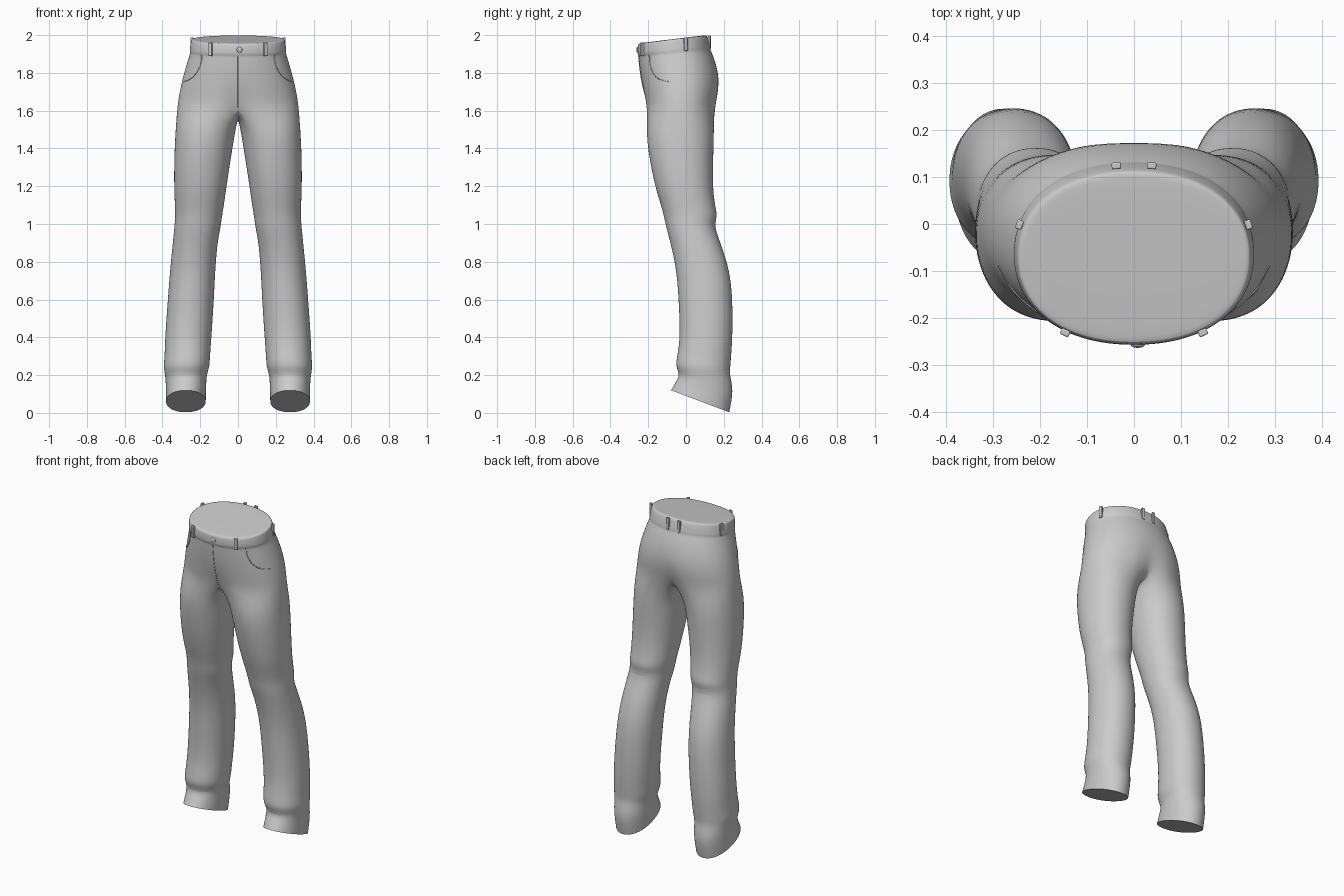
import bpy, bmesh
from math import sin, cos, radians, pi, atan2
from mathutils import Vector
from mathutils.bvhtree import BVHTree

if "Cube" in bpy.data.objects:
    bpy.data.objects.remove(bpy.data.objects["Cube"])

# hip rings from the waist down: half width, front y, back y, front z, back z
HIPS = [(.236, -.241, .097, 1.958, 1.999), (.247, -.252, .110, 1.955, 1.999),
        (.250, -.257, .117, 1.945, 1.988), (.258, -.258, .131, 1.897, 1.930),
        (.253, -.250, .128, 1.891, 1.924), (.265, -.250, .150, 1.86, 1.88),
        (.296, -.238, .179, 1.76, 1.77), (.313, -.226, .175, 1.68, 1.68),
        (.322, -.217, .165, 1.62, 1.62)]
# leg rings down to the hem: inner x, outer x, front y, back y, front z, back z
LEGS = [(.012, .331, -.212, .150, 1.50, 1.50), (.032, .338, -.201, .146, 1.38, 1.38),
        (.060, .340, -.166, .141, 1.20, 1.20), (.075, .334, -.130, .156, 1.09, 1.09),
        (.085, .334, -.115, .168, 1.03, 1.04), (.091, .337, -.105, .148, .98, .99),
        (.110, .347, -.080, .188, .89, .89), (.120, .361, -.050, .233, .75, .75),
        (.127, .372, -.040, .248, .60, .60), (.140, .387, -.030, .247, .40, .40),
        (.148, .389, -.050, .240, .29, .30), (.150, .396, -.055, .235, .245, .24),
        (.166, .386, -.033, .232, .20, .20), (.168, .382, -.055, .254, .165, .12),
        (.170, .382, -.080, .230, .12, .003)]


def ellipse_point(x0, x1, yf, yb, zf, zb, deg, power):
    c, s = cos(radians(deg)), sin(radians(deg))
    k = (abs(c) ** power + abs(s) ** power) ** (-1 / power)
    v = (s * k + 1) / 2
    return Vector(((x0 + x1) / 2 + (x1 - x0) / 2 * c * k, yf + (yb - yf) * v, zf + (zb - zf) * v))


def build_trousers():
    bm = bmesh.new()
    crease = bm.edges.layers.float.new("crease_edge")
    # half rings of the hips
    hips = []
    for n, (w, yf, yb, zf, zb) in enumerate(HIPS):
        ring = []
        for j in range(19):
            p = ellipse_point(-w, w, yf, yb, zf, zb, -90 + 10 * j, 2.2)
            if j in (0, 18):
                p.x = 0
            if n >= 7:  # hollow toward the crotch and seat seam
                p.y -= (p.y + .03) * .12 * max(0, 1 - p.x / .1) * (n - 6) / 2
            ring.append(bm.verts.new(p))
        hips.append(ring)
    for a, b in zip(hips, hips[1:]):
        for j in range(18):
            bm.faces.new((a[j], b[j], b[j + 1], a[j + 1]))
    # waist cap
    a = hips[0]
    for j in range(8):
        bm.faces.new((a[j], a[j + 1], a[17 - j], a[18 - j]))
    bm.faces.new((a[8], a[9], a[10]))
    # crotch seam closes the first leg ring
    last = hips[-1]
    front, back = last[0].co, last[18].co
    seam = []
    for i in range(1, 6):
        p = back.lerp(front, i / 6)
        p.z -= .055 * sin(pi * i / 6)
        seam.append(bm.verts.new(p))
    rings = [last + seam]
    for r in LEGS:
        rings.append([bm.verts.new(ellipse_point(*r, -135 + 15 * j, 2.15)) for j in range(24)])
    for a, b in zip(rings, rings[1:]):
        for j in range(24):
            k = (j + 1) % 24
            bm.faces.new((a[j], b[j], b[k], a[k]))
    # hem cap with a sharp edge
    h = rings[-1]
    for j in range(24):
        bm.edges.get((h[j], h[(j + 1) % 24]))[crease] = 1
    bm.faces.new((h[0], h[23], h[1]))
    for j in range(1, 11):
        bm.faces.new((h[j], h[24 - j], h[23 - j], h[j + 1]))
    bm.faces.new((h[11], h[13], h[12]))
    bmesh.ops.recalc_face_normals(bm, faces=bm.faces)
    me = bpy.data.meshes.new("trousers")
    bm.to_mesh(me)
    bm.free()
    ob = bpy.data.objects.new("trousers", me)
    bpy.context.collection.objects.link(ob)
    mirror = ob.modifiers.new("Mirror", 'MIRROR')
    mirror.use_clip = True
    mirror.merge_threshold = .0005
    sub = ob.modifiers.new("Subdivision", 'SUBSURF')
    sub.levels = sub.render_levels = 2
    return ob


def smooth(ob, angle=40):
    bpy.ops.object.select_all(action='DESELECT')
    ob.select_set(True)
    bpy.context.view_layer.objects.active = ob
    bpy.ops.object.shade_smooth_by_angle(angle=radians(angle))


trousers = build_trousers()
bpy.context.view_layer.update()
surface = BVHTree.FromObject(trousers, bpy.context.evaluated_depsgraph_get())
smooth(trousers)


def on_surface(x, y, z):
    """Nearest cloth point and normal, cast inward toward the body axis."""
    axis = Vector((0, -.06, z))
    d = (Vector((x, y, z)) - axis).normalized()
    loc, nor, _, _ = surface.ray_cast(axis + d, -d)
    return loc, nor


def belt_loop(x, y, z):
    loc, nor = on_surface(x, y, z)
    bpy.ops.mesh.primitive_cube_add(size=1, location=loc + nor * .003)
    ob = bpy.context.object
    ob.name = "belt_loop"
    ob.scale = (.02, .014, .072)
    ob.rotation_euler = (0, 0, atan2(nor.y, nor.x) + pi / 2)
    bpy.ops.object.transform_apply(location=False, rotation=False, scale=True)
    bev = ob.modifiers.new("Bevel", 'BEVEL')
    bev.width, bev.segments = .003, 2
    smooth(ob)


def stitch_line(name, points, radius=.0025):
    cu = bpy.data.curves.new(name, 'CURVE')
    cu.dimensions = '3D'
    cu.bevel_depth, cu.bevel_resolution = radius, 2
    sp = cu.splines.new('BEZIER')
    sp.bezier_points.add(len(points) - 1)
    for bp, p in zip(sp.bezier_points, points):
        bp.co = on_surface(*p)[0]
        bp.handle_left_type = bp.handle_right_type = 'AUTO'
    ob = bpy.data.objects.new(name, cu)
    bpy.context.collection.objects.link(ob)


# belt loops and pocket openings on both sides
for s in (1, -1):
    for x, y, z in ((.145, -.228, 1.925), (.25, 0, 1.952), (.037, .12, 1.962)):
        belt_loop(s * x, y, z)
    pocket = [(.2, -.2, 1.895), (.207, -.2, 1.86), (.22, -.19, 1.82),
              (.245, -.17, 1.785), (.27, -.14, 1.765), (.295, -.09, 1.753)]
    stitch_line("pocket_opening", [(s * x, y, z) for x, y, z in pocket])

# fly seam
stitch_line("fly_seam", [(.0005, -.25, 1.888 - .045 * i) for i in range(7)], .002)

# waist button
loc, nor = on_surface(.008, -.256, 1.922)
bpy.ops.mesh.primitive_uv_sphere_add(segments=20, ring_count=10, radius=.015, location=loc)
button = bpy.context.object
button.name = "button"
button.scale.y = .45
smooth(button)
